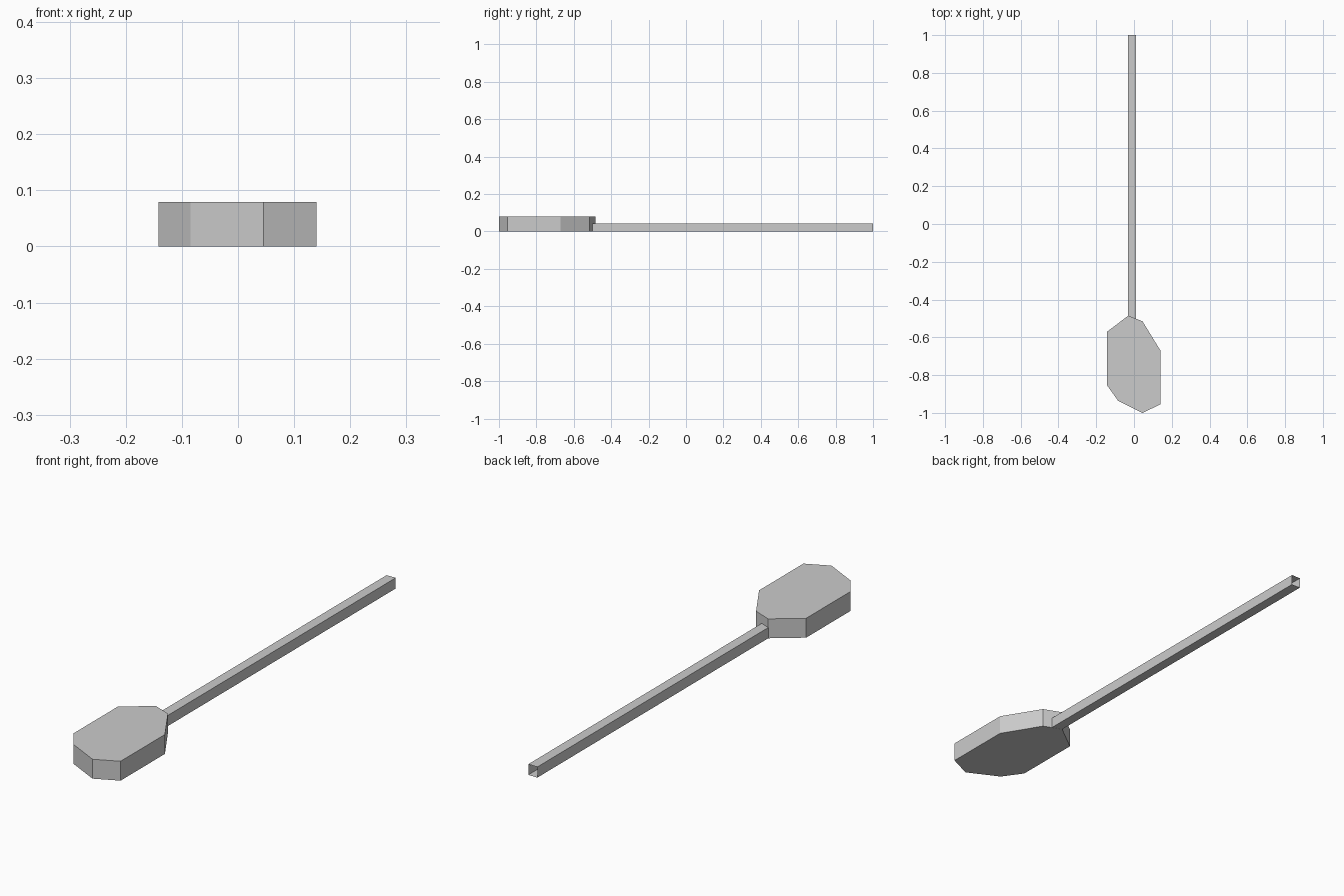
import bpy
import bmesh

cube = bpy.data.objects.get("Cube")
if cube:
    bpy.data.objects.remove(cube, do_unlink=True)

grey = bpy.data.materials.new("light_grey")
grey.use_nodes = True
colour = (0.6, 0.6, 0.6, 1.0)
grey.diffuse_color = colour
grey.node_tree.nodes["Principled BSDF"].inputs["Base Color"].default_value = colour


def extruded(name, outline, offset, capped):
    """Sweep a closed outline along offset, with or without end caps."""
    bm = bmesh.new()
    near = [bm.verts.new(p) for p in outline]
    far = [bm.verts.new([a + b for a, b in zip(p, offset)]) for p in outline]
    count = len(outline)
    for i in range(count):
        j = (i + 1) % count
        bm.faces.new((near[i], near[j], far[j], far[i]))
    if capped:
        bm.faces.new(near[::-1])
        bm.faces.new(far)
    bmesh.ops.recalc_face_normals(bm, faces=bm.faces)
    mesh = bpy.data.meshes.new(name)
    bm.to_mesh(mesh)
    bm.free()
    mesh.materials.append(grey)
    obj = bpy.data.objects.new(name, mesh)
    bpy.context.collection.objects.link(obj)
    return obj


# Irregular eight-sided head, counter-clockwise from the handle joint
head_outline = [(-0.03, -0.485), (-0.142, -0.57), (-0.142, -0.855),
                (-0.085, -0.935), (0.045, -1.0), (0.14, -0.955),
                (0.14, -0.67), (0.045, -0.515)]
extruded("head", [(x, y, 0) for x, y in head_outline], (0, 0, 0.079), True)

# Square hollow handle, open at the end and sunk into the head
left, right, low, high = 0.01, -0.031, 0.0005, 0.044
start, end = -0.6, 1.0
handle_outline = [(right, start, low), (left, start, low),
                  (left, start, high), (right, start, high)]
extruded("handle", handle_outline, (0, end - start, 0), False)
